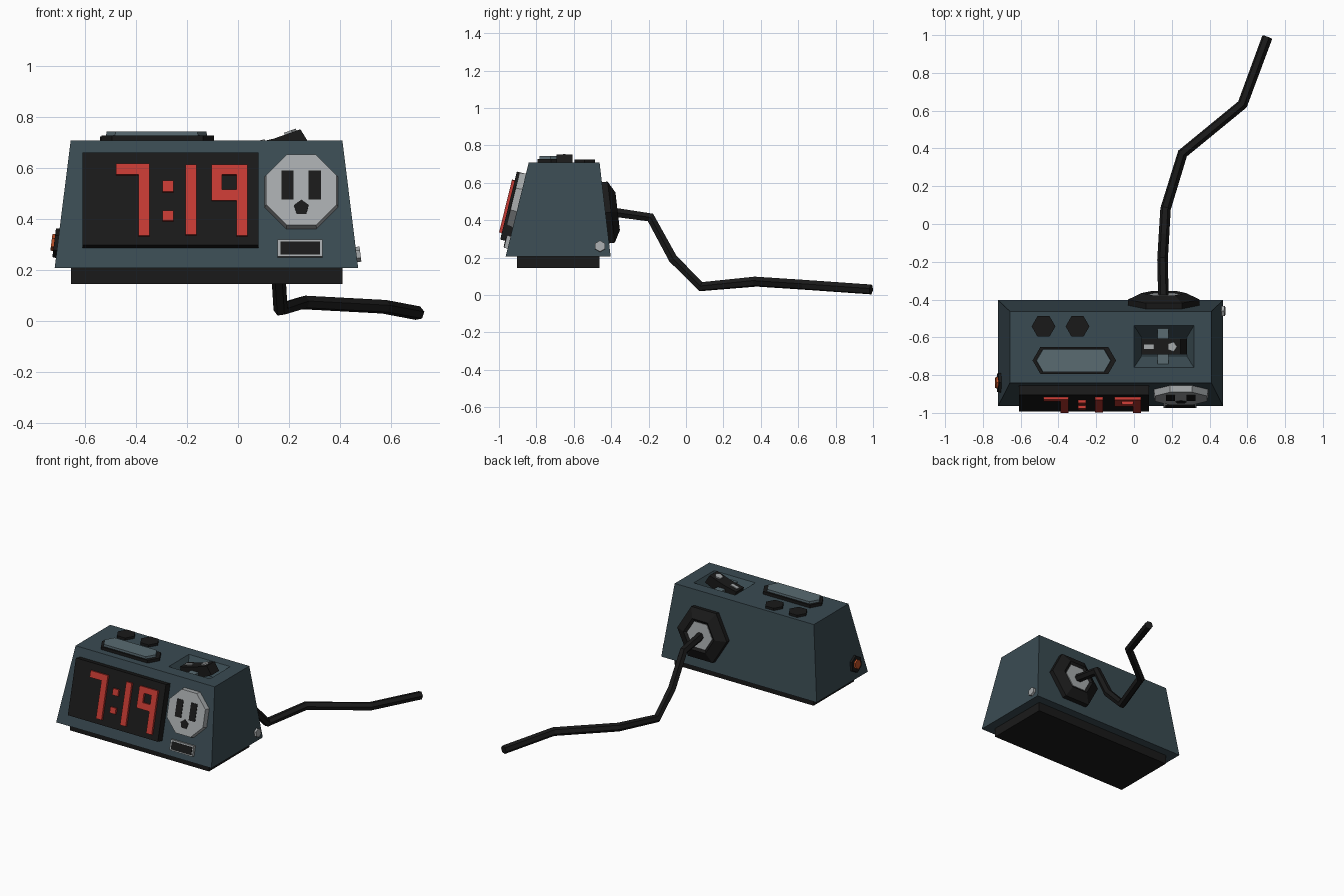
import bpy, bmesh
from math import sin, cos, pi
from mathutils import Matrix, Vector

if "Cube" in bpy.data.objects:
    bpy.data.objects.remove(bpy.data.objects["Cube"])


def material(name, rgb):
    m = bpy.data.materials.new(name)
    m.diffuse_color = (*rgb, 1)
    m.use_nodes = True
    m.node_tree.nodes["Principled BSDF"].inputs["Base Color"].default_value = m.diffuse_color
    return m


SLATE = material("slate", (0.042, 0.07, 0.084))
BLACK = material("black", (0.01, 0.01, 0.01))
RED = material("red", (0.55, 0.042, 0.032))
GREY = material("light_grey", (0.38, 0.40, 0.41))
STEEL = material("steel_blue", (0.10, 0.145, 0.165))
ORANGE = material("orange", (0.5, 0.08, 0.02))


def loft(name, rings, mat):
    """Bridge rings of equal point count and cap both ends."""
    bm = bmesh.new()
    vs = [[bm.verts.new(p) for p in r] for r in rings]
    n = len(vs[0])
    for a, b in zip(vs, vs[1:]):
        for i in range(n):
            j = (i + 1) % n
            bm.faces.new((a[i], a[j], b[j], b[i]))
    bm.faces.new(vs[0][::-1])
    bm.faces.new(vs[-1])
    bmesh.ops.recalc_face_normals(bm, faces=bm.faces[:])
    me = bpy.data.meshes.new(name)
    bm.to_mesh(me)
    bm.free()
    me.materials.append(mat)
    ob = bpy.data.objects.new(name, me)
    bpy.context.collection.objects.link(ob)
    return ob


def frame(origin, u, v):
    """Matrix whose local x, y lie in a face and local z points out of it."""
    u, v = Vector(u).normalized(), Vector(v).normalized()
    m = Matrix((u, v, u.cross(v))).transposed().to_4x4()
    m.translation = origin
    return m


def prism(name, m, pts, layers, mat):
    """Extrude a flat outline through (depth, scale) layers."""
    cx = (min(p[0] for p in pts) + max(p[0] for p in pts)) / 2
    cy = (min(p[1] for p in pts) + max(p[1] for p in pts)) / 2
    rings = [[m @ Vector((cx + (x - cx) * s, cy + (y - cy) * s, d)) for x, y in pts]
             for d, s in layers]
    return loft(name, rings, mat)


def rect(x0, x1, y0, y1):
    return [(x0, y0), (x1, y0), (x1, y1), (x0, y1)]


def ngon(n, r, cx=0, cy=0, start=0.0):
    return [(cx + r * cos(start + 2 * pi * i / n), cy + r * sin(start + 2 * pi * i / n))
            for i in range(n)]


def flat(pts, z):
    return [(x, y, z) for x, y in pts]


# Tapered case with a sunken well for the rocker
Z0, Z1 = 0.207, 0.708
loft("case", [flat(rect(-0.72, 0.472, -0.964, -0.403), Z0),
              flat(rect(-0.657, 0.41, -0.841, -0.462), Z1),
              flat(rect(0, 0.317, -0.76, -0.538), Z1),
              flat(rect(0.04, 0.28, -0.70, -0.60), 0.635)], SLATE)
loft("foot", [flat(rect(-0.655, 0.41, -0.903, -0.462), z) for z in (0.145, 0.215)], BLACK)

# Sloping front: outlines are given as seen from the front
SLOPE = Vector((0, 0.123, 0.501)).normalized()
FRONT = frame((0, -0.964, Z0), (1, 0, 0), SLOPE)


def on_front(name, pts, d0, d1, mat, taper=1.0):
    pts = [(x, (z - Z0 - d1 * SLOPE.y) / SLOPE.z) for x, z in pts]
    return prism(name, FRONT, pts, [(d0, 1), (d1, taper)], mat)


on_front("screen", rect(-0.61, 0.08, 0.297, 0.66), -0.01, 0.05, BLACK)
bars = [(-0.48, -0.39, 0.575, 0.618), (-0.39, -0.347, 0.335, 0.618),
        (-0.296, -0.253, 0.508, 0.55), (-0.296, -0.253, 0.394, 0.433),
        (-0.206, -0.163, 0.339, 0.614),
        (-0.104, -0.063, 0.473, 0.614), (-0.006, 0.037, 0.335, 0.614),
        (-0.063, -0.006, 0.575, 0.614), (-0.063, -0.006, 0.473, 0.516)]
for i, b in enumerate(bars):
    on_front(f"display_segment_{i + 1}", rect(*b), 0.04, 0.065, RED)

# Power outlet and port
on_front("outlet_plate", ngon(8, 0.158, 0.249, 0.514, pi / 8), -0.01, 0.035, GREY, 0.95)
for side, x in (("left", 0.194), ("right", 0.301)):
    on_front(f"outlet_slot_{side}", rect(x - 0.024, x + 0.024, 0.477, 0.59), 0.02, 0.038, BLACK)
on_front("outlet_ground_hole", ngon(5, 0.031, 0.249, 0.445, pi / 2), 0.02, 0.038, BLACK)
on_front("port_frame", rect(0.155, 0.331, 0.253, 0.32), -0.01, 0.02, GREY)
on_front("port_opening", rect(0.166, 0.322, 0.261, 0.311), 0.01, 0.023, BLACK)

# Top buttons
TOP = frame((0, 0, Z1), (1, 0, 0), (0, 1, 0))


def long_hex(x0, x1, y0, y1, c):
    ym = (y0 + y1) / 2
    return [(x0, ym), (x0 + c, y0), (x1 - c, y0), (x1, ym), (x1 - c, y1), (x0 + c, y1)]


prism("snooze_base", TOP, long_hex(-0.537, -0.095, -0.795, -0.65, 0.042),
      [(-0.01, 1), (0.02, 1)], BLACK)
prism("snooze_bar", TOP, long_hex(-0.52, -0.12, -0.785, -0.662, 0.036),
      [(0.01, 1), (0.035, 0.98)], STEEL)
for i, x in enumerate((-0.479, -0.299)):
    prism(f"top_button_{i + 1}", TOP, ngon(6, 0.063, x, -0.542), [(-0.01, 1), (0.016, 1)], BLACK)

# Rocker switch tilted in its well
loft("rocker_axle", [flat(rect(0.124, 0.183, -0.742, -0.548), z) for z in (0.63, 0.69)], STEEL)
rocker = [(0.04, 0.692), (0.14, 0.715), (0.245, 0.752), (0.28, 0.695), (0.15, 0.636), (0.05, 0.655)]
loft("rocker", [[(x, y, z) for x, z in rocker] for y in (-0.692, -0.607)], BLACK)
LOW = frame((0.081, -0.65, 0.701), (0.1, 0, 0.023), (0, 1, 0))
HIGH = frame((0.204, -0.65, 0.738), (0.105, 0, 0.037), (0, 1, 0))
prism("rocker_on_mark", LOW, rect(-0.027, 0.027, -0.013, 0.013), [(-0.005, 1), (0.006, 1)], GREY)
prism("rocker_off_mark", HIGH, ngon(5, 0.027), [(-0.005, 1), (0.008, 1)], GREY)

# Side knob on the left, small screw on the right
LEFT = frame((-0.708, -0.84, 0.305), (0, -1, 0), (0.063, 0, 0.501))
RIGHT = frame((0.465, -0.46, 0.26), (0, 1, 0), (-0.062, 0, 0.501))
prism("knob_ring", LEFT, ngon(6, 0.06, 0, 0, pi / 6), [(-0.01, 1), (0.014, 0.95)], BLACK)
prism("knob", LEFT, ngon(6, 0.036, 0, 0, pi / 6), [(0, 1), (0.025, 0.9)], ORANGE)
prism("side_screw", RIGHT, ngon(6, 0.03, 0, 0, pi / 6), [(-0.01, 1), (0.016, 1)], GREY)

# Cord socket on the back
BACK = frame((0.158, -0.43, 0.44), (-1, 0, 0), (0, -0.059, 0.501))
prism("cord_socket", BACK, ngon(6, 0.19),
      [(-0.01, 1), (0.03, 1), (0.065, 0.62), (0.05, 0.5)], BLACK)
prism("cord_collar", BACK, ngon(6, 0.097), [(0.03, 1), (0.056, 1)], GREY)

# Six-sided power cord
path = [(0.156, -0.40, 0.445), (0.151, -0.19, 0.415), (0.158, -0.07, 0.195),
        (0.167, 0.08, 0.045), (0.257, 0.373, 0.072), (0.574, 0.633, 0.055), (0.706, 0.99, 0.03)]
cu = bpy.data.curves.new("power_cord", "CURVE")
cu.dimensions = "3D"
cu.bevel_depth = 0.028
cu.bevel_resolution = 1
cu.use_fill_caps = True
sp = cu.splines.new("POLY")
sp.points.add(len(path) - 1)
for p, co in zip(sp.points, path):
    p.co = (*co, 1)
sp.use_smooth = False
cu.materials.append(BLACK)
bpy.context.collection.objects.link(bpy.data.objects.new("power_cord", cu))
